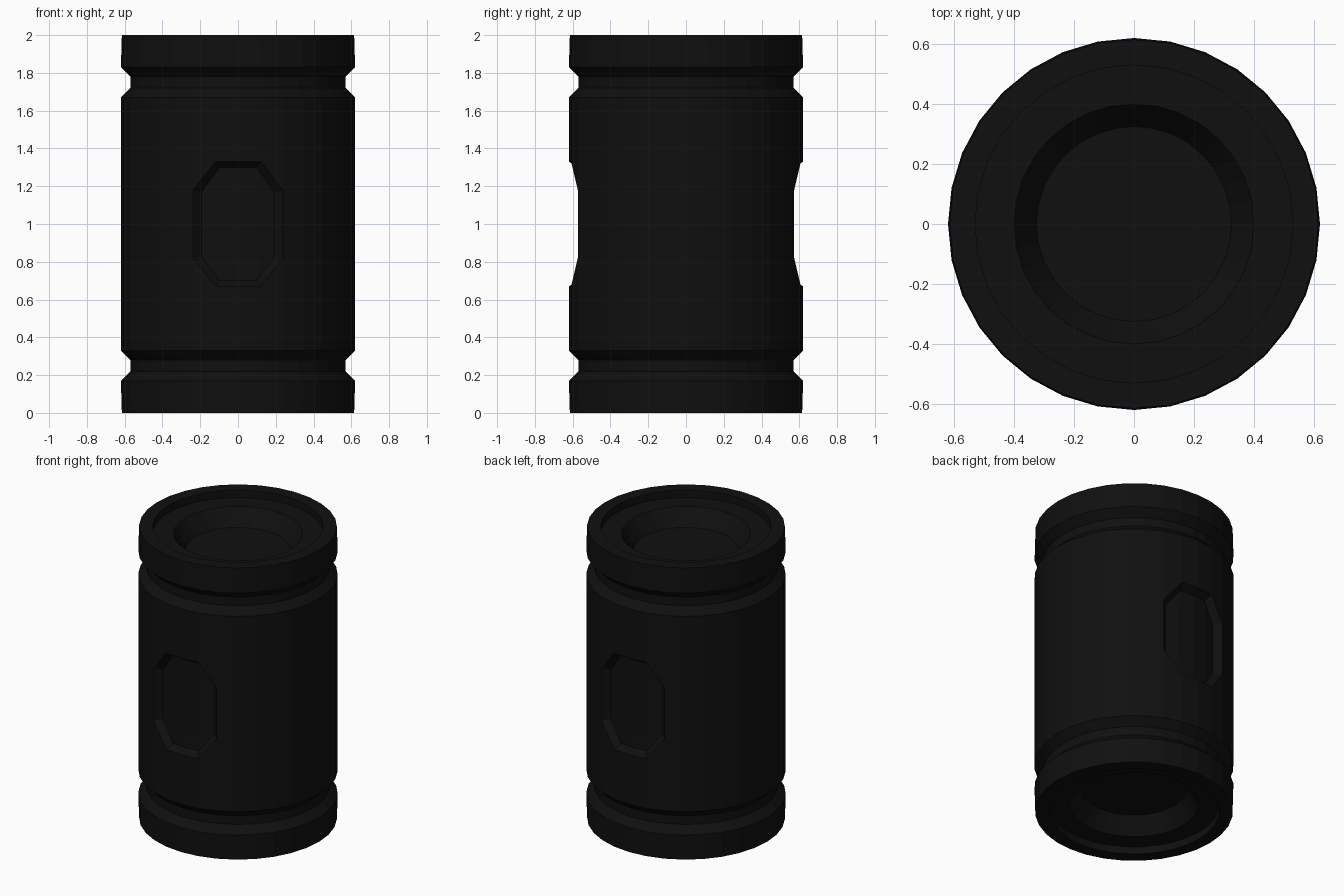
import bpy, bmesh
from math import sin, cos, tau

if "Cube" in bpy.data.objects:
    bpy.data.objects.remove(bpy.data.objects["Cube"])

SIDES = 32

# Lower half of the (radius, height) profile: end recess, rim, groove, panel rows
half = [(0.325, 0.16), (0.40, 0.05), (0.53, 0.05), (0.53, 0.0), (0.615, 0.0),
        (0.62, 0.17), (0.57, 0.22), (0.57, 0.28), (0.62, 0.33),
        (0.62, 0.67), (0.62, 0.82)]
profile = half + [(r, 2 - z) for r, z in reversed(half)]
LOW = 9  # profile row where the panels start

bm = bmesh.new()
rings = [[bm.verts.new((r * cos(tau * i / SIDES), r * sin(tau * i / SIDES), z))
          for i in range(SIDES)] for r, z in profile]

# Lathe the barrel, cutting the panel corners diagonally
panels = {8: [], 24: []}  # back and front centre columns
for k in range(len(rings) - 1):
    for i in range(SIDES):
        j = (i + 1) % SIDES
        a, b, c, d = rings[k][i], rings[k][j], rings[k + 1][j], rings[k + 1][i]
        centre = next((m for m in panels if m - 2 <= i < m + 2), None)
        if centre is None or not LOW <= k <= LOW + 2:
            bm.faces.new((a, b, c, d))
            continue
        col = i - centre
        if k == LOW + 1 or col in (-1, 0):
            panels[centre].append(bm.faces.new((a, b, c, d)))
            continue
        if (k == LOW) == (col == -2):
            tris = [(a, b, d), (b, c, d)]
            inner = 1 if k == LOW else 0
        else:
            tris = [(a, b, c), (a, c, d)]
            inner = 1 if k == LOW else 0
        for n, tri in enumerate(tris):
            face = bm.faces.new(tri)
            if n == inner:
                panels[centre].append(face)

# Close both ends
bm.faces.new(rings[0])
bm.faces.new(rings[-1])
bmesh.ops.recalc_face_normals(bm, faces=bm.faces[:])

# Sink the octagonal panels
for faces in panels.values():
    bmesh.ops.inset_region(bm, faces=faces, thickness=0.03, depth=-0.05,
                           use_even_offset=True)

mesh = bpy.data.meshes.new("barrel")
bm.to_mesh(mesh)
bm.free()
barrel = bpy.data.objects.new("barrel", mesh)
bpy.context.collection.objects.link(barrel)

black = bpy.data.materials.new("black")
black.diffuse_color = (0.005, 0.005, 0.005, 1)
black.use_nodes = True
black.node_tree.nodes["Principled BSDF"].inputs["Base Color"].default_value = black.diffuse_color
mesh.materials.append(black)
